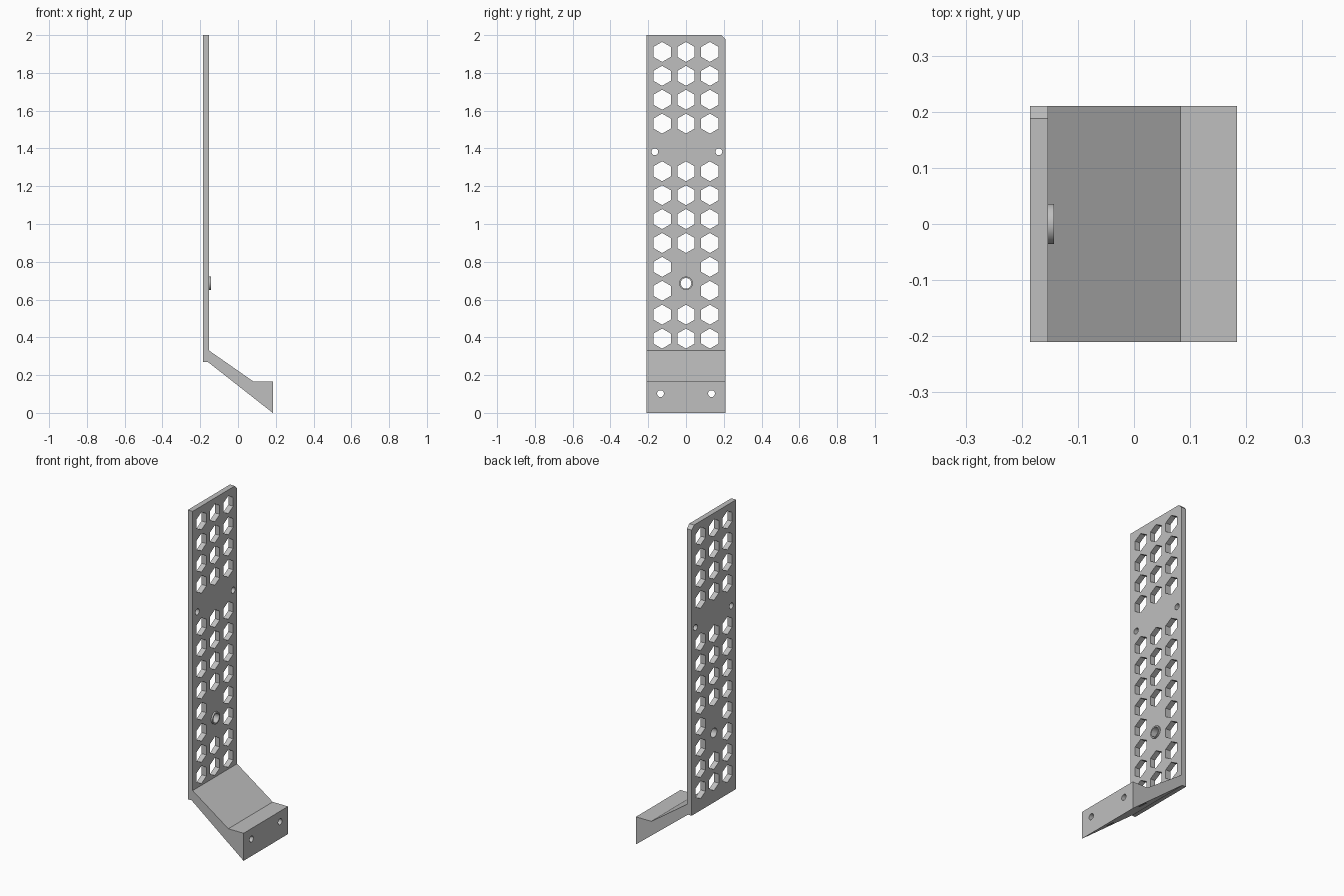
import bpy
import bmesh
from math import sin, cos, tau, radians
from mathutils import Vector

cube = bpy.data.objects.get("Cube")
if cube:
    bpy.data.objects.remove(cube, do_unlink=True)

grey = bpy.data.materials.new("light grey")
grey.use_nodes = True
colour = (0.52, 0.52, 0.52, 1)
grey.diffuse_color = colour
grey.node_tree.nodes["Principled BSDF"].inputs["Base Color"].default_value = colour

BACK, FACE, TOE = -0.185, -0.153, 0.184   # x of plate back, plate face, foot front
HALF = 0.21                               # half the width


def prism(bm, points, direction):
    """Add a closed prism: a polygon swept along a direction."""
    face = bm.faces.new([bm.verts.new(p) for p in points])
    swept = bmesh.ops.extrude_face_region(bm, geom=[face], use_keep_orig=True)["geom"]
    moved = [g for g in swept if isinstance(g, bmesh.types.BMVert)]
    bmesh.ops.translate(bm, verts=moved, vec=Vector(direction))


def rod(bm, y, z, radius, sides, x0, x1):
    """Add a prism along x, with one corner pointing up."""
    ring = [(x0, y + radius * sin(tau * i / sides), z + radius * cos(tau * i / sides))
            for i in range(sides)]
    prism(bm, ring, (x1 - x0, 0, 0))


def finish(bm, name):
    bmesh.ops.recalc_face_normals(bm, faces=bm.faces)
    mesh = bpy.data.meshes.new(name)
    bm.to_mesh(mesh)
    bm.free()
    mesh.materials.append(grey)
    obj = bpy.data.objects.new(name, mesh)
    bpy.context.collection.objects.link(obj)
    return obj


# Bracket: upright plate and sloping foot in one side profile
bm = bmesh.new()
profile = [(BACK, 0.27), (-0.16, 0.27), (TOE, 0), (TOE, 0.165),
           (0.083, 0.165), (FACE, 0.33), (FACE, 2), (BACK, 2)]
prism(bm, [(x, -HALF, z) for x, z in profile], (0, 2 * HALF, 0))
# Clipped top corner
corner = [e for e in bm.edges if all(v.co.z > 1.99 and v.co.y > 0.2 for v in e.verts)]
bmesh.ops.bevel(bm, geom=corner, offset=0.022, segments=1, affect='EDGES')
bracket = finish(bm, "bracket")

# Raised ring on the plate face
bm = bmesh.new()
rod(bm, 0, 0.686, 0.036, 32, FACE, -0.143)
boss = finish(bm, "ring_boss")

# Cutter for every hole
bm = bmesh.new()
pitch = 0.1265
rows = [1.911 - pitch * i for i in range(4)] + [1.279 - pitch * i for i in range(8)]
for row, z in enumerate(rows):
    for column in (-1, 0, 1):
        if column == 0 and row in (8, 9):
            continue                      # room for the ring
        rod(bm, column * pitch, z, 0.053, 6, -0.25, -0.1)
rod(bm, 0, 0.686, 0.028, 32, -0.25, -0.1)
for y in (-0.165, 0.174):
    rod(bm, y, 1.382, 0.018, 24, -0.25, -0.1)
for y in (-0.135, 0.135):
    rod(bm, y, 0.102, 0.018, 24, -0.1, 0.25)
cutter = finish(bm, "hole_cutter")
cutter.hide_render = True

# Cut the holes and shade the round walls smooth
for obj in (bracket, boss):
    cut = obj.modifiers.new("holes", 'BOOLEAN')
    cut.operation = 'DIFFERENCE'
    cut.solver = 'EXACT'
    cut.object = cutter
    bpy.ops.object.select_all(action='DESELECT')
    obj.select_set(True)
    bpy.context.view_layer.objects.active = obj
    bpy.ops.object.modifier_apply(modifier=cut.name)
    bpy.ops.object.shade_smooth_by_angle(angle=radians(30))

bpy.data.objects.remove(cutter, do_unlink=True)
